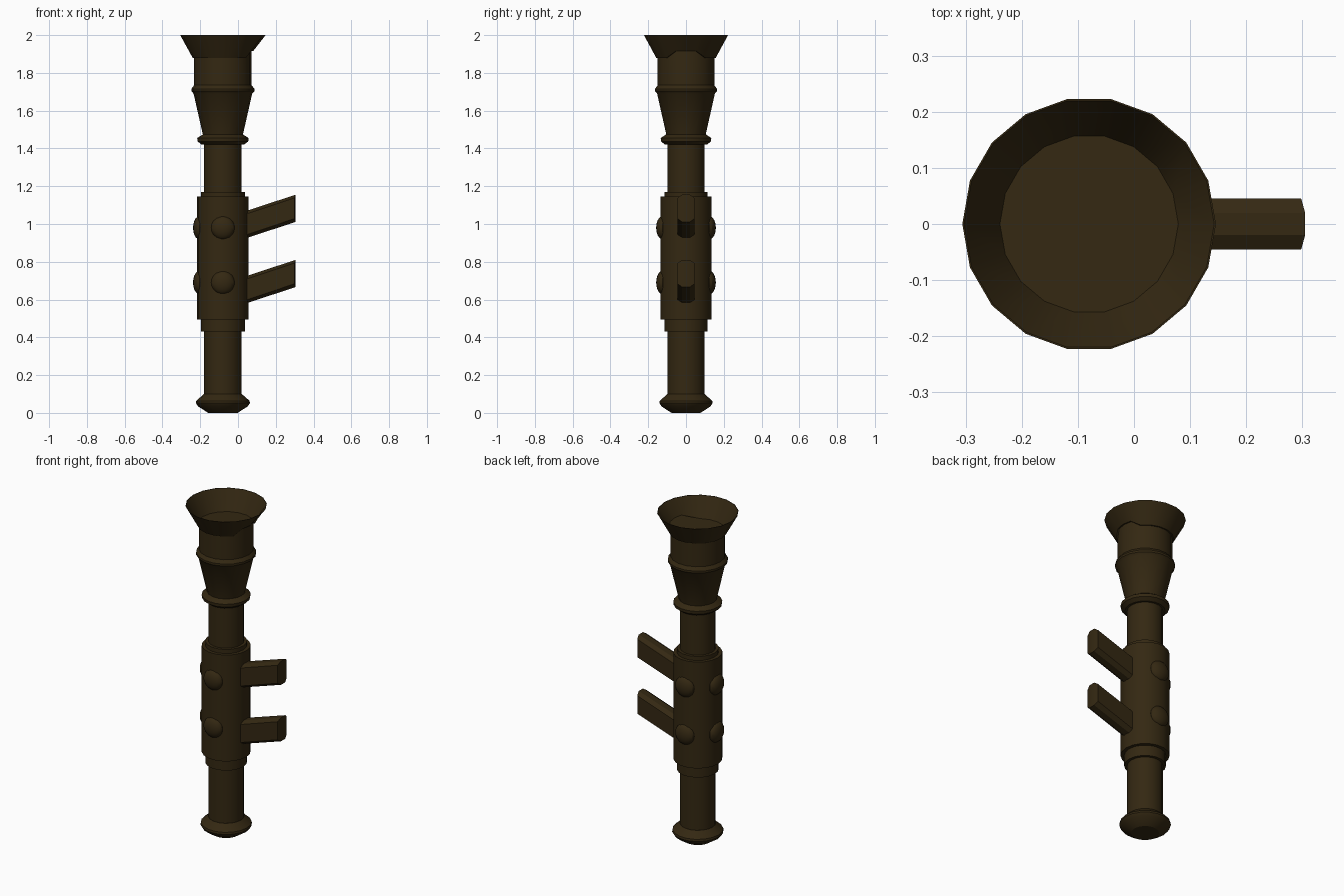
import bpy, bmesh, math
from mathutils import Matrix, Vector

cube = bpy.data.objects.get("Cube")
if cube:
    bpy.data.objects.remove(cube, do_unlink=True)

AXIS_X = -0.08
SIDES = 18

# Dark bronze for everything
bronze = bpy.data.materials.new("dark_bronze")
bronze.use_nodes = True
colour = (0.034, 0.021, 0.006, 1)
bronze.diffuse_color = colour
bronze.node_tree.nodes["Principled BSDF"].inputs["Base Color"].default_value = colour


def finish(name, bm):
    bmesh.ops.recalc_face_normals(bm, faces=bm.faces)
    mesh = bpy.data.meshes.new(name)
    bm.to_mesh(mesh)
    bm.free()
    obj = bpy.data.objects.new(name, mesh)
    mesh.materials.append(bronze)
    bpy.context.collection.objects.link(obj)
    bpy.ops.object.select_all(action="DESELECT")
    obj.select_set(True)
    bpy.context.view_layer.objects.active = obj
    bpy.ops.object.shade_smooth_by_angle(angle=math.radians(30))
    return obj


def lathe(name, profile, notch=None):
    """Turn (radius, height) points around the torch axis, capped at both ends."""
    bm = bmesh.new()
    rings = []
    for r, z in profile:
        ring = []
        for i in range(SIDES):
            a = math.tau * i / SIDES
            h = z
            if notch and notch[0] < z < notch[1] and i in (0, 1, SIDES - 1):
                h += notch[2]
            ring.append(bm.verts.new((AXIS_X + r * math.cos(a), r * math.sin(a), h)))
        rings.append(ring)
    for low, high in zip(rings, rings[1:]):
        for i in range(SIDES):
            j = (i + 1) % SIDES
            bm.faces.new((low[i], low[j], high[j], high[i]))
    bm.faces.new(rings[0][::-1])
    bm.faces.new(rings[-1])
    return finish(name, bm)


# Foot knob, shaft and collars
lathe("foot_knob", [(0.078, 0), (0.132, 0.035), (0.143, 0.052),
                    (0.141, 0.064), (0.1, 0.1)])
lathe("shaft", [(0.099, 0.08), (0.099, 1.44)])
lathe("grip_collar", [(0.116, 0.43), (0.116, 1.17)])
lathe("grip_sleeve", [(0.136, 0.495), (0.136, 1.145)])
lathe("neck_ring", [(0.112, 1.42), (0.134, 1.437), (0.136, 1.455), (0.105, 1.475)])

# Tapered head with its flared, hollow cup
lathe("flared_head", [(0.103, 1.46), (0.155, 1.69), (0.167, 1.703), (0.167, 1.715),
                      (0.152, 1.735), (0.152, 1.88), (0.16, 1.88), (0.226, 2.0),
                      (0.223, 2.0), (0.159, 1.885)], notch=(1.87, 1.89, 0.035))

# Rivets on the front, back and right side of the sleeve
for side, angle in (("front", -90), ("back", 90), ("right", 180)):
    for level, z in (("lower", 0.69), ("upper", 0.98)):
        bm = bmesh.new()
        bmesh.ops.create_uvsphere(bm, u_segments=16, v_segments=10, radius=1)
        a = math.radians(angle)
        place = (Matrix.Translation((AXIS_X + 0.124 * math.cos(a), 0.124 * math.sin(a), z))
                 @ Matrix.Rotation(a, 4, "Z") @ Matrix.Diagonal((0.034, 0.062, 0.062, 1)))
        bm.transform(place)
        finish(f"{side}_{level}_rivet", bm)

# Slanted wall brackets with chamfered edges
section = [(0.02, 0.072), (0.045, 0.055), (0.045, -0.055), (0.02, -0.072)]
section += [(-y, z) for y, z in reversed(section)]
for level, z0 in (("lower", 0.738), ("upper", 1.083)):
    bm = bmesh.new()
    inner = [bm.verts.new((0.0, y, z0 - 0.1 + z)) for y, z in section]
    outer = [bm.verts.new((0.305 if abs(y) < 0.03 else 0.298, y, z0 + z))
             for y, z in section]
    count = len(section)
    for i in range(count):
        j = (i + 1) % count
        bm.faces.new((inner[i], inner[j], outer[j], outer[i]))
    bm.faces.new(inner)
    # End face in three strips so that it meets the slight point
    bm.faces.new((outer[0], outer[1], outer[2], outer[3]))
    bm.faces.new((outer[0], outer[3], outer[4], outer[7]))
    bm.faces.new((outer[4], outer[5], outer[6], outer[7]))
    finish(f"{level}_wall_bracket", bm)
